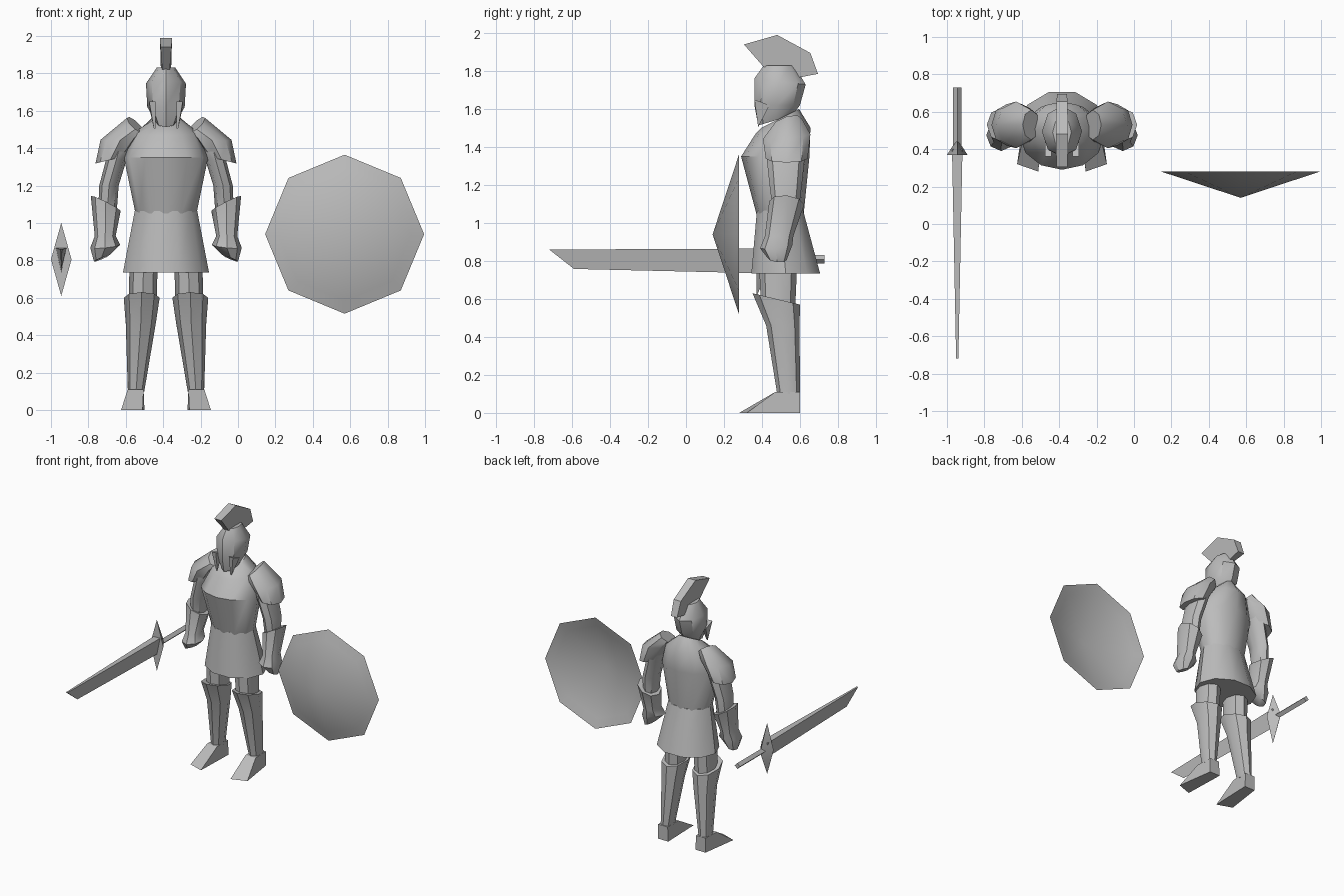
import bpy, bmesh, math

if "Cube" in bpy.data.objects:
    bpy.data.objects.remove(bpy.data.objects["Cube"])

CX = -0.385  # middle of the figure

steel = bpy.data.materials.new("steel_grey")
steel.diffuse_color = (0.5, 0.5, 0.5, 1)
steel.use_nodes = True
steel.node_tree.nodes["Principled BSDF"].inputs["Base Color"].default_value = steel.diffuse_color


def finish(name, bm, angle=40, recalc=True):
    if recalc:
        bmesh.ops.recalc_face_normals(bm, faces=bm.faces[:])
    me = bpy.data.meshes.new(name)
    bm.to_mesh(me)
    bm.free()
    me.materials.append(steel)
    ob = bpy.data.objects.new(name, me)
    bpy.context.collection.objects.link(ob)
    bpy.ops.object.select_all(action='DESELECT')
    ob.select_set(True)
    bpy.context.view_layer.objects.active = ob
    bpy.ops.object.shade_smooth_by_angle(angle=math.radians(angle))
    return ob


def bridge(bm, a, b):
    n = len(a)
    for i in range(n):
        j = (i + 1) % n
        bm.faces.new((a[i], a[j], b[j], b[i]))


def loft(name, rings, side=1, n=8, angle=40, caps=True):
    """Rings: (x offset, y, z, x radius, y radius[, slope in x, slope in y])."""
    bm = bmesh.new()
    loops = []
    for r in rings:
        x, y, z, rx, ry = r[:5]
        tx, ty = r[5:] if len(r) > 5 else (0, 0)
        loop = []
        for i in range(n):
            a = 2 * math.pi * i / n
            dx, dy = rx * math.cos(a), ry * math.sin(a)
            loop.append(bm.verts.new((CX + side * (x + dx), y + dy, z + tx * dx + ty * dy)))
        loops.append(loop)
    for a, b in zip(loops, loops[1:]):
        bridge(bm, a, b)
    if caps:
        bm.faces.new(loops[0])
        bm.faces.new(loops[-1])
    return finish(name, bm, angle)


def prism(name, a, b, angle=30):
    """Solid between two matching outlines."""
    bm = bmesh.new()
    a = [bm.verts.new(p) for p in a]
    b = [bm.verts.new(p) for p in b]
    bridge(bm, a, b)
    bm.faces.new(a)
    bm.faces.new(b)
    return finish(name, bm, angle)


# Torso and skirt
loft("torso", [(0, .495, 1.05, .163, .125), (0, .47, 1.35, .225, .18),
               (0, .51, 1.485, .17, .145, 0, .12), (0, .495, 1.55, .07, .10, 0, .5)], n=12)
loft("skirt", [(0, .525, .735, .23, .19), (0, .495, 1.065, .167, .128)], n=10)

# Helmet
loft("helmet", [(0, .47, 1.54, .055, .09, 0, .3), (0, .48, 1.62, .10, .12),
                (0, .495, 1.745, .107, .135, 0, -.12), (0, .49, 1.83, .05, .08)], n=8)
for s, label in ((-1, "right"), (1, "left")):
    tri = [(.36, 1.65), (.44, 1.62), (.38, 1.505)]
    prism(label + "_cheek_guard", [(CX + s * .055, y, z) for y, z in tri],
          [(CX + s * (.09 if z > 1.6 else .065), y, z) for y, z in tri])

# Helmet crest, wider at its top edge
crest = [(.305, 1.94, .03), (.48, 1.99, .032), (.655, 1.895, .03),
         (.695, 1.785, .026), (.59, 1.765, .02), (.52, 1.82, .02), (.41, 1.82, .02)]
prism("crest", [(CX - w, y, z) for y, z, w in crest], [(CX + w, y, z) for y, z, w in crest])

# Arms and legs, mirrored
for s, label in ((-1, "right"), (1, "left")):
    loft(label + "_shoulder_pad", [(.297, .53, 1.338, .08, .11, -.25, 0),
                                   (.245, .53, 1.455, .105, .125, -.1, .1),
                                   (.165, .53, 1.525, .045, .08, .8, .3)], s)
    loft(label + "_upper_arm", [(.245, .53, 1.42, .06, .10), (.265, .525, 1.34, .055, .10),
                                (.305, .525, 1.2, .052, .085), (.312, .525, 1.08, .05, .07)], s)
    loft(label + "_gauntlet", [(.322, .53, 1.105, .08, .092, .5, -.1),
                               (.325, .49, .93, .056, .075),
                               (.325, .475, .875, .08, .085, -.1, .1),
                               (.345, .48, .81, .04, .05, -.4, -.1)], s)
    loft(label + "_thigh", [(.12, .485, .78, .075, .10), (.125, .485, .55, .075, .09)], s)
    loft(label + "_greave", [(.13, .475, .60, .096, .125, 0, -.24),
                             (.135, .51, .46, .08, .088),
                             (.16, .54, .10, .044, .06)], s)
    # Foot: heel block that slopes to the toe
    sole = [(.115, .6), (.20, .6), (.24, .32), (.125, .28)]
    top = [(.12, .6), (.20, .6), (.205, .47), (.12, .47)]
    prism(label + "_foot", [(CX + s * x, y, 0) for x, y in sole],
          [(CX + s * x, y, .11) for x, y in top])

# Shield: shallow eight-sided cone with a rim band
bm = bmesh.new()
tip = bm.verts.new((.57, .14, .94))
rings = []
for r, y in ((.36, .259), (.425, .28)):
    rings.append([bm.verts.new((.57 + r * math.cos(i * math.pi / 4), y,
                                .94 + r * math.sin(i * math.pi / 4))) for i in range(8)])
for i in range(8):
    j = (i + 1) % 8
    bm.faces.new((tip, rings[0][i], rings[0][j]))
    bm.faces.new((rings[0][i], rings[0][j], rings[1][j], rings[1][i]))
finish("shield", bm, 40, recalc=False)

# Sword: wedge blade, diamond guard, square grip
SX = -.945
prism("blade", [(SX - .028, .40, .865), (SX + .028, .40, .865), (SX, .40, .735)],
      [(SX - .006, -.72, .86), (SX + .006, -.72, .86), (SX, -.59, .758)])
bm = bmesh.new()
rim = [bm.verts.new((SX + x, .37, .805 + z)) for x, z in ((-.055, 0), (0, -.195), (.055, 0), (0, .195))]
peak = bm.verts.new((SX, .455, .805))
bm.faces.new(rim)
for i in range(4):
    bm.faces.new((rim[i], rim[(i + 1) % 4], peak))
finish("guard", bm, 30)
grip = [(-.022, 0), (0, -.022), (.022, 0), (0, .022)]
prism("grip", [(SX + x, .38, .808 + z) for x, z in grip], [(SX + x, .73, .808 + z) for x, z in grip])
